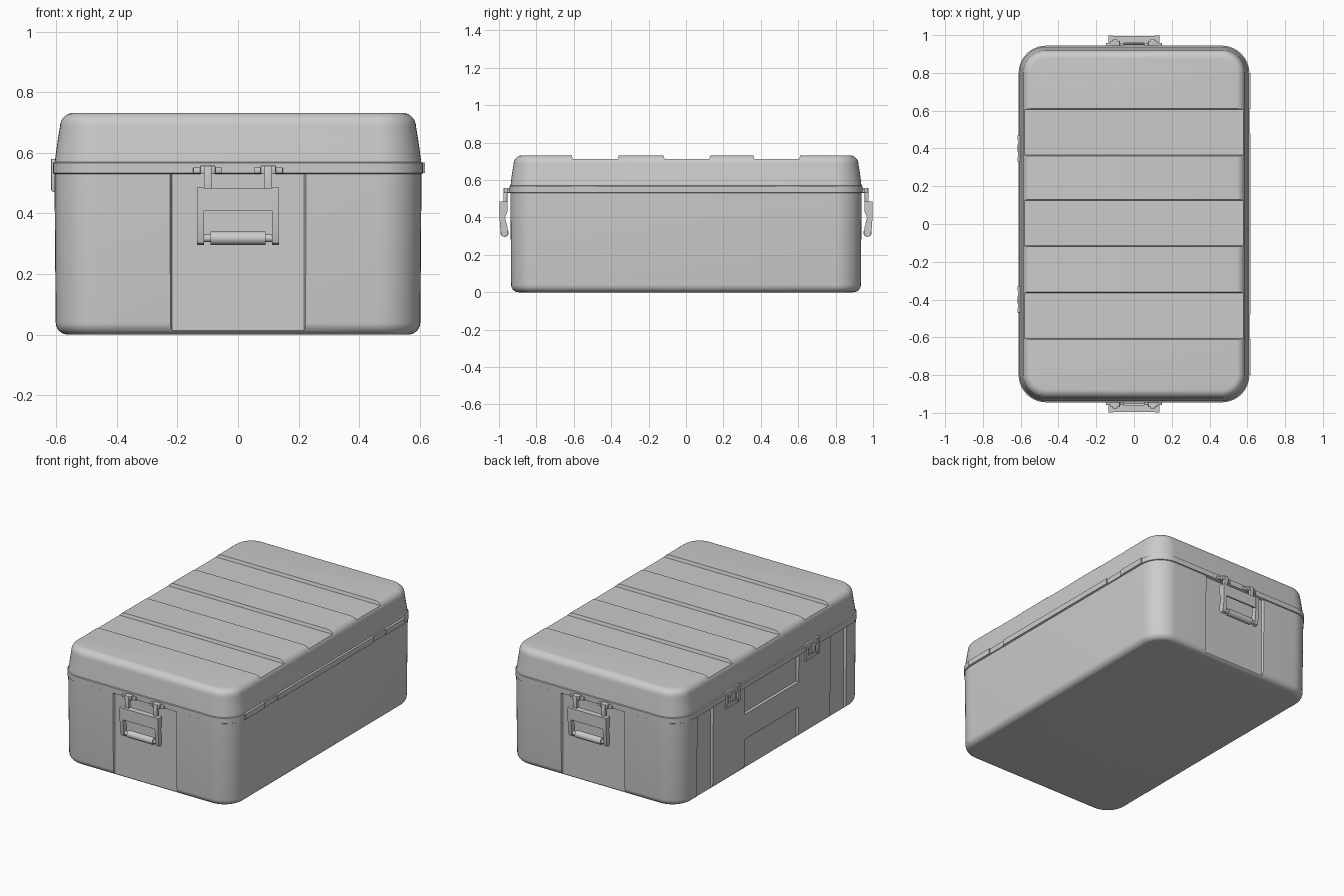
import bpy, bmesh, math
from mathutils import Vector

if "Cube" in bpy.data.objects:
    bpy.data.objects.remove(bpy.data.objects["Cube"])

grey = bpy.data.materials.new("plain grey")
grey.diffuse_color = (0.6, 0.6, 0.6, 1)
grey.use_nodes = True
grey.node_tree.nodes["Principled BSDF"].inputs["Base Color"].default_value = grey.diffuse_color


def finish(name, bm):
    bmesh.ops.recalc_face_normals(bm, faces=bm.faces)
    me = bpy.data.meshes.new(name)
    bm.to_mesh(me)
    bm.free()
    ob = bpy.data.objects.new(name, me)
    bpy.context.collection.objects.link(ob)
    me.materials.append(grey)
    return ob


def loft(name, rings, seg=10):
    """Solid through rounded rectangles (half x, half y, corner radius, z)."""
    bm = bmesh.new()
    loops = []
    for hx, hy, r, z in rings:
        loop = []
        for k, (sx, sy) in enumerate([(1, 1), (-1, 1), (-1, -1), (1, -1)]):
            for i in range(seg + 1):
                a = math.pi / 2 * (k + i / seg)
                loop.append(bm.verts.new((sx * (hx - r) + r * math.cos(a),
                                          sy * (hy - r) + r * math.sin(a), z)))
        loops.append(loop)
    n = len(loops[0])
    for a, b in zip(loops, loops[1:]):
        for i in range(n):
            bm.faces.new((a[i], a[(i + 1) % n], b[(i + 1) % n], b[i]))
    bm.faces.new(loops[0])
    bm.faces.new(loops[-1])
    return finish(name, bm)


def prism(name, pts, axis, lo, hi, bevel=0):
    """Extrude a profile along an axis: x takes (y, z), y takes (x, z), z takes (x, y)."""
    def place(p, t):
        return {"x": (t, *p), "y": (p[0], t, p[1]), "z": (*p, t)}[axis]
    bm = bmesh.new()
    a = [bm.verts.new(place(p, lo)) for p in pts]
    b = [bm.verts.new(place(p, hi)) for p in pts]
    bm.faces.new(a)
    bm.faces.new(b)
    for i in range(len(pts)):
        j = (i + 1) % len(pts)
        bm.faces.new((a[i], a[j], b[j], b[i]))
    if bevel:
        bmesh.ops.bevel(bm, geom=bm.edges[:], offset=bevel, segments=2, affect="EDGES", profile=0.5)
    return finish(name, bm)


def box(name, x, y, z, bevel=0):
    x, y = sorted(x), sorted(y)
    return prism(name, [(x[0], y[0]), (x[1], y[0]), (x[1], y[1]), (x[0], y[1])], "z", *z, bevel)


def cut(ob, cutter):
    mod = ob.modifiers.new("cut", "BOOLEAN")
    mod.operation, mod.solver, mod.object = "DIFFERENCE", "EXACT", cutter
    bpy.context.view_layer.objects.active = ob
    bpy.ops.object.modifier_apply(modifier=mod.name)
    bpy.data.objects.remove(cutter)


def rod(name, radius, x0, x1, y, z):
    pts = [(y + radius * math.cos(i * math.tau / 16), z + radius * math.sin(i * math.tau / 16))
           for i in range(16)]
    return prism(name, pts, "x", x0, x1)


# Lower shell with a rounded bottom edge
R = 0.04
rings = []
for i in range(7):
    a = math.pi / 2 * i / 6
    inset = R * (1 - math.sin(a))
    rings.append((0.602 - inset, 0.935 - inset, 0.14 - inset, R * (1 - math.cos(a))))
rings.append((0.606, 0.939, 0.14, 0.53))
body = loft("lower_shell", rings)

# End recesses behind the handles
for s in (-1, 1):
    cut(body, prism("end_cutter", [(-0.23, s * 0.95), (0.23, s * 0.95), (0.218, s * 0.924),
                                   (-0.218, s * 0.924)], "z", -0.1, 0.6))

# Side channels and centre panels on the latch side
for s in (-1, 1):
    cut(body, box("channel_cutter", (-0.7, -0.585), (s * 0.59, s * 0.75), (-0.1, 0.6)))
cut(body, box("lower_panel_cutter", (-0.7, -0.585), (-0.27, 0.27), (-0.1, 0.20)))
cut(body, box("upper_panel_cutter", (-0.7, -0.585), (-0.27, 0.27), (0.36, 0.6)))

# Rim between the shells
loft("rim", [(0.606, 0.939, 0.14, 0.53), (0.611, 0.944, 0.145, 0.533),
             (0.611, 0.944, 0.145, 0.567), (0.606, 0.939, 0.14, 0.57)])

# Lid with rounded top edge
rings = [(0.605, 0.938, 0.14, 0.57), (0.597, 0.931, 0.135, 0.63)]
for i in range(8):
    a = math.pi / 2 * i / 7
    inset = 0.045 * (1 - math.cos(a))
    rings.append((0.588 - inset, 0.922 - inset, 0.125 - inset, 0.685 + 0.047 * math.sin(a)))
lid = loft("lid", rings)

# Cross grooves in the lid
for y in (-0.485, 0.005, 0.485):
    cut(lid, prism("groove_cutter", [(y - 0.12, 0.712), (y + 0.12, 0.712),
                                     (y + 0.133, 0.76), (y - 0.133, 0.76)], "x", -0.8, 0.8))

# Broken lip along the plain side
for i, (y0, y1) in enumerate([(-0.80, -0.61), (-0.48, 0.48), (0.61, 0.80)]):
    box(f"side_lip_{i}", (0.60, 0.617), (y0, y1), (0.533, 0.568))

# Side latches
for s, tag in ((-1, "a"), (1, "b")):
    c = 0.40 * s
    for e in (-1, 1):
        box(f"latch_post_{tag}", (-0.60, -0.617), (c + e * 0.045, c + e * 0.07), (0.475, 0.58), 0.002)
    box(f"latch_top_{tag}", (-0.60, -0.615), (c - 0.07, c + 0.07), (0.55, 0.58), 0.002)
    box(f"latch_base_{tag}", (-0.60, -0.613), (c - 0.07, c + 0.07), (0.47, 0.495), 0.002)
    box(f"latch_pin_{tag}", (-0.60, -0.618), (c - 0.02, c + 0.02), (0.50, 0.56), 0.003)

# End handles, one at each end
ARM = [(0.955, 0.485), (0.998, 0.485), (0.998, 0.41), (0.992, 0.33), (0.985, 0.303),
       (0.968, 0.295), (0.955, 0.31), (0.955, 0.35), (0.968, 0.40), (0.955, 0.43)]
for s, tag in ((-1, "front"), (1, "back")):
    for e in (-1, 1):
        x0, x1 = sorted((e * 0.112, e * 0.135))
        prism(f"{tag}_handle_arm", [(s * d, z) for d, z in ARM], "x", x0, x1)
        px = e * 0.10
        box(f"{tag}_hook_pin", (px - 0.013, px + 0.013), (s * 0.955, s * 0.977), (0.45, 0.558), 0.003)
        box(f"{tag}_hook_cap", (px - 0.048, px + 0.048), (s * 0.93, s * 0.958), (0.532, 0.552), 0.003)
        box(f"{tag}_hook_bridge", (px - 0.025, px + 0.025), (s * 0.94, s * 0.97), (0.53, 0.558), 0.003)
    prism(f"{tag}_handle_plate", [(s * 0.957, 0.483), (s * 0.995, 0.483), (s * 0.995, 0.41),
                                  (s * 0.985, 0.41), (s * 0.957, 0.45)], "x", -0.113, 0.113)
    rod(f"{tag}_grip", 0.022, -0.09, 0.09, s * 0.97, 0.318)
    rod(f"{tag}_grip_axle", 0.013, -0.115, 0.115, s * 0.97, 0.318)

# Smooth curved surfaces, keep sharp edges
bpy.ops.object.select_all(action="DESELECT")
for ob in bpy.context.scene.objects:
    ob.select_set(True)
bpy.context.view_layer.objects.active = body
bpy.ops.object.shade_smooth_by_angle(angle=math.radians(32))
